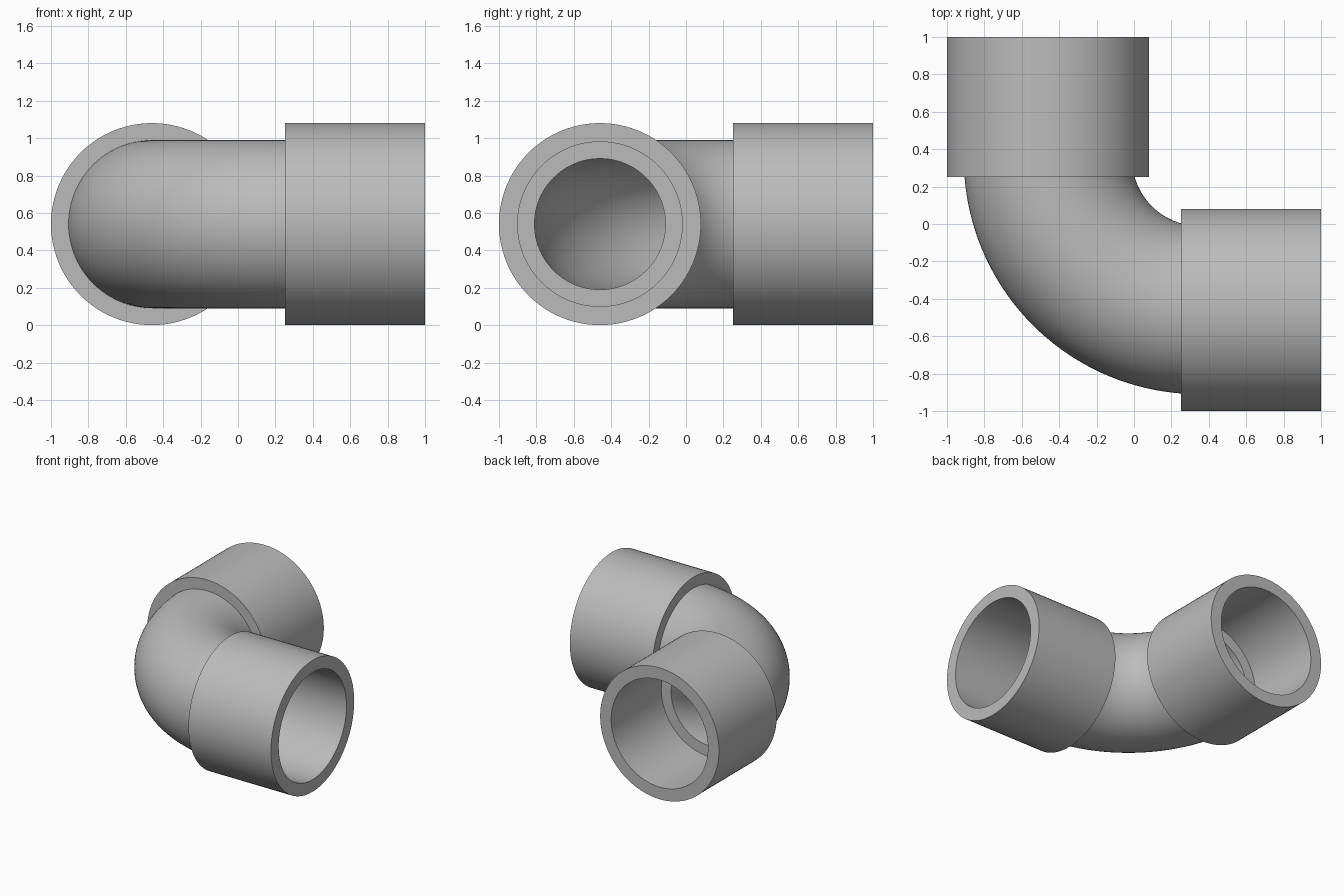
import bpy, bmesh, math
from mathutils import Vector

cube = bpy.data.objects.get("Cube")
if cube:
    bpy.data.objects.remove(cube, do_unlink=True)

SIDES = 96
AXIS = -0.46        # offset of both pipe axes
HEIGHT = 0.541      # height of the pipe axes
STEP = 0.35         # where the bend ends and the socket begins
COLLAR = 0.25       # inner end of each collar

grey = bpy.data.materials.new("pipe grey")
grey.use_nodes = True
colour = (0.5, 0.5, 0.5, 1)
grey.diffuse_color = colour
grey.node_tree.nodes["Principled BSDF"].inputs["Base Color"].default_value = colour


def hollow_pipe(name, stations, outer, inner):
    """Closed pipe wall swept along (centre, tangent) stations."""
    bm = bmesh.new()
    up = Vector((0, 0, 1))

    def ring(centre, tangent, radius):
        side = tangent.cross(up)
        angles = [2 * math.pi * i / SIDES for i in range(SIDES)]
        return [bm.verts.new(centre + radius * (side * math.cos(a) + up * math.sin(a)))
                for a in angles]

    rings = [ring(c, t, outer) for c, t in stations]
    rings += [ring(c, t, inner) for c, t in reversed(stations)]
    for a, b in zip(rings, rings[1:] + rings[:1]):
        for i in range(SIDES):
            j = (i + 1) % SIDES
            bm.faces.new((a[i], a[j], b[j], b[i]))
    bmesh.ops.recalc_face_normals(bm, faces=bm.faces)
    mesh = bpy.data.meshes.new(name)
    bm.to_mesh(mesh)
    bm.free()
    mesh.materials.append(grey)
    obj = bpy.data.objects.new(name, mesh)
    bpy.context.collection.objects.link(obj)
    bpy.ops.object.select_all(action="DESELECT")
    obj.select_set(True)
    bpy.context.view_layer.objects.active = obj
    bpy.ops.object.shade_smooth_by_angle(angle=math.radians(30))
    return obj


# Quarter-turn bend
bend = []
for i in range(41):
    a = math.pi + math.pi / 2 * i / 40
    out = Vector((math.cos(a), math.sin(a), 0))
    centre = Vector((STEP, STEP, HEIGHT)) + out * (STEP - AXIS)
    bend.append((centre, Vector((-out.y, out.x, 0))))
hollow_pipe("elbow_bend", bend, 0.45, 0.35)

# Socket collars
x_dir, y_dir = Vector((1, 0, 0)), Vector((0, 1, 0))
hollow_pipe("left_collar", [(Vector((x, AXIS, HEIGHT)), x_dir) for x in (COLLAR, 1)], 0.54, 0.44)
hollow_pipe("back_collar", [(Vector((AXIS, y, HEIGHT)), y_dir) for y in (COLLAR, 1)], 0.54, 0.44)
